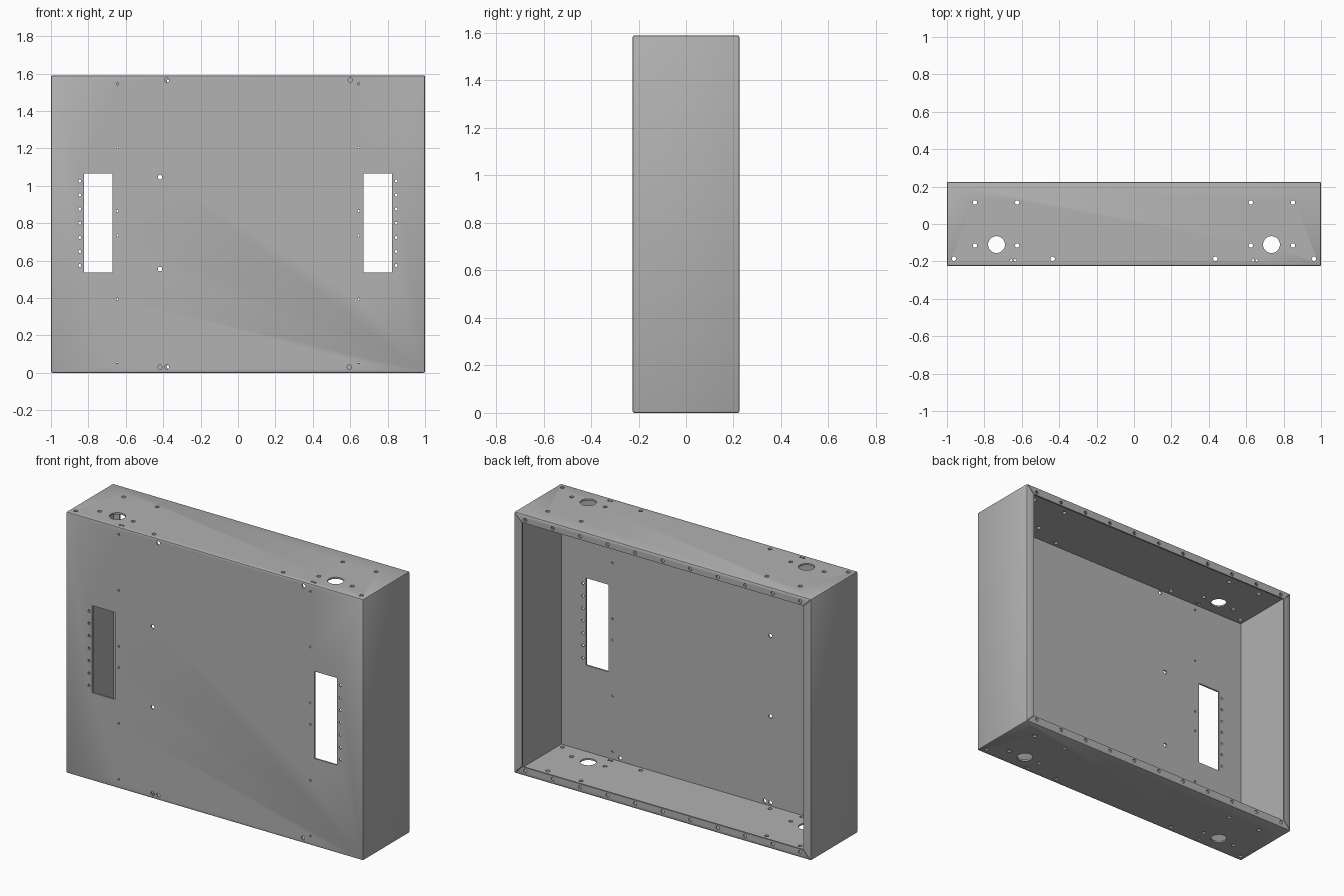
import bpy, bmesh, math
from mathutils import Matrix, Vector

W, D, H = 2.0, 0.45, 1.59      # outer size
T = 0.01                       # sheet thickness
LIP = 0.052                    # width of the rear flange
FRONT, BACK = -D / 2, D / 2

if "Cube" in bpy.data.objects:
    bpy.data.objects.remove(bpy.data.objects["Cube"], do_unlink=True)

steel = bpy.data.materials.new("plain_grey_steel")
steel.use_nodes = True
GREY = (0.445, 0.445, 0.445, 1)
steel.diffuse_color = GREY
steel.node_tree.nodes["Principled BSDF"].inputs["Base Color"].default_value = GREY


def add_box(bm, center, size, turn=0):
    """Box, optionally turned about the y axis."""
    m = (Matrix.Translation(center) @ Matrix.Rotation(turn, 4, 'Y')
         @ Matrix.Diagonal((*size, 1)))
    return bmesh.ops.create_cube(bm, size=1, matrix=m)


def add_pin(bm, center, radius, length, axis='Y', sides=16):
    m = Matrix.Translation(center)
    if axis == 'Y':
        m = m @ Matrix.Rotation(math.pi / 2, 4, 'X')
    bmesh.ops.create_cone(bm, cap_ends=True, segments=sides, radius1=radius,
                          radius2=radius, depth=length, matrix=m)


def to_object(bm, name):
    bmesh.ops.recalc_face_normals(bm, faces=bm.faces)
    mesh = bpy.data.meshes.new(name)
    bm.to_mesh(mesh)
    bm.free()
    mesh.materials.append(steel)
    ob = bpy.data.objects.new(name, mesh)
    bpy.context.collection.objects.link(ob)
    return ob


def cut(target, bm, name):
    """Subtract a cutter mesh from the target and throw the cutter away."""
    cutter = to_object(bm, name)
    cutter.hide_render = True
    mod = target.modifiers.new(name, 'BOOLEAN')
    mod.operation, mod.solver, mod.object = 'DIFFERENCE', 'EXACT', cutter
    bpy.context.view_layer.objects.active = target
    bpy.ops.object.modifier_apply(modifier=name)
    bpy.data.objects.remove(cutter, do_unlink=True)


# Outer body with small bend radii
bm = bmesh.new()
add_box(bm, (0, 0, H / 2), (W, D, H))
bmesh.ops.bevel(bm, geom=bm.edges[:], offset=0.008, segments=2,
                profile=0.5, affect='EDGES')
shell = to_object(bm, "enclosure_shell")

# Hollow inside
bm = bmesh.new()
add_box(bm, (0, 0, H / 2), (W - 2 * T, D - 2 * T, H - 2 * T))
cut(shell, bm, "cavity")

# Open back, leaving the flange all round
bm = bmesh.new()
add_box(bm, (0, BACK, H / 2), (W - 2 * LIP, 0.1, H - 2 * LIP))
cut(shell, bm, "rear_opening")

# Mitre seams at the flange corners
bm = bmesh.new()
for sx in (-1, 1):
    for sz in (-1, 1):
        mid = (LIP + T) / 2
        add_box(bm, (sx * (W / 2 - mid), BACK, H / 2 + sz * (H / 2 - mid)),
                (0.064, 0.03, 0.003), -sx * sz * math.pi / 4)
cut(shell, bm, "mitre_seams")

# Front panel: slots and drilled holes
bm = bmesh.new()
for s in (-1, 1):
    add_box(bm, (s * 0.748, FRONT, 0.8), (0.152, 0.06, 0.53))
    for i in range(7):
        add_pin(bm, (s * 0.846, FRONT, 0.573 + i * 0.0755), 0.008, 0.06)
    for dz in (0.065, 0.405, 0.745):
        for z in (0.8 - dz, 0.8 + dz):
            add_pin(bm, (s * 0.645, FRONT, z), 0.006, 0.06)
for x, z in ((-0.417, 1.045), (-0.417, 0.555), (-0.417, 0.03),
             (-0.38, 0.03), (0.595, 0.03), (-0.38, 1.565), (0.6, 1.565)):
    add_pin(bm, (x, FRONT, z), 0.012, 0.06)
cut(shell, bm, "front_holes")

# Rows of screw holes along the upper and lower flange
bm = bmesh.new()
for i in range(11):
    for z in (0.032, H - 0.032):
        add_pin(bm, (-0.925 + i * 0.185, BACK, z), 0.011, 0.06)
cut(shell, bm, "flange_holes")

# Cable and mounting holes through top and bottom
bm = bmesh.new()
for s in (-1, 1):
    add_pin(bm, (s * 0.735, -0.11, H / 2), 0.045, H + 0.2, 'Z', 40)
    for x in (0.85, 0.625):
        for y in (-0.115, 0.115):
            add_pin(bm, (s * x, y, H / 2), 0.012, H + 0.2, 'Z')
    for x in (0.962, 0.435):
        add_pin(bm, (s * x, -0.186, H / 2), 0.012, H + 0.2, 'Z')
    for x in (0.636, 0.656):
        add_pin(bm, (s * x, -0.195, H / 2), 0.007, H + 0.2, 'Z')
cut(shell, bm, "top_and_bottom_holes")

bpy.ops.object.select_all(action='DESELECT')
shell.select_set(True)
bpy.context.view_layer.objects.active = shell
bpy.ops.object.shade_smooth_by_angle(angle=math.radians(30))
